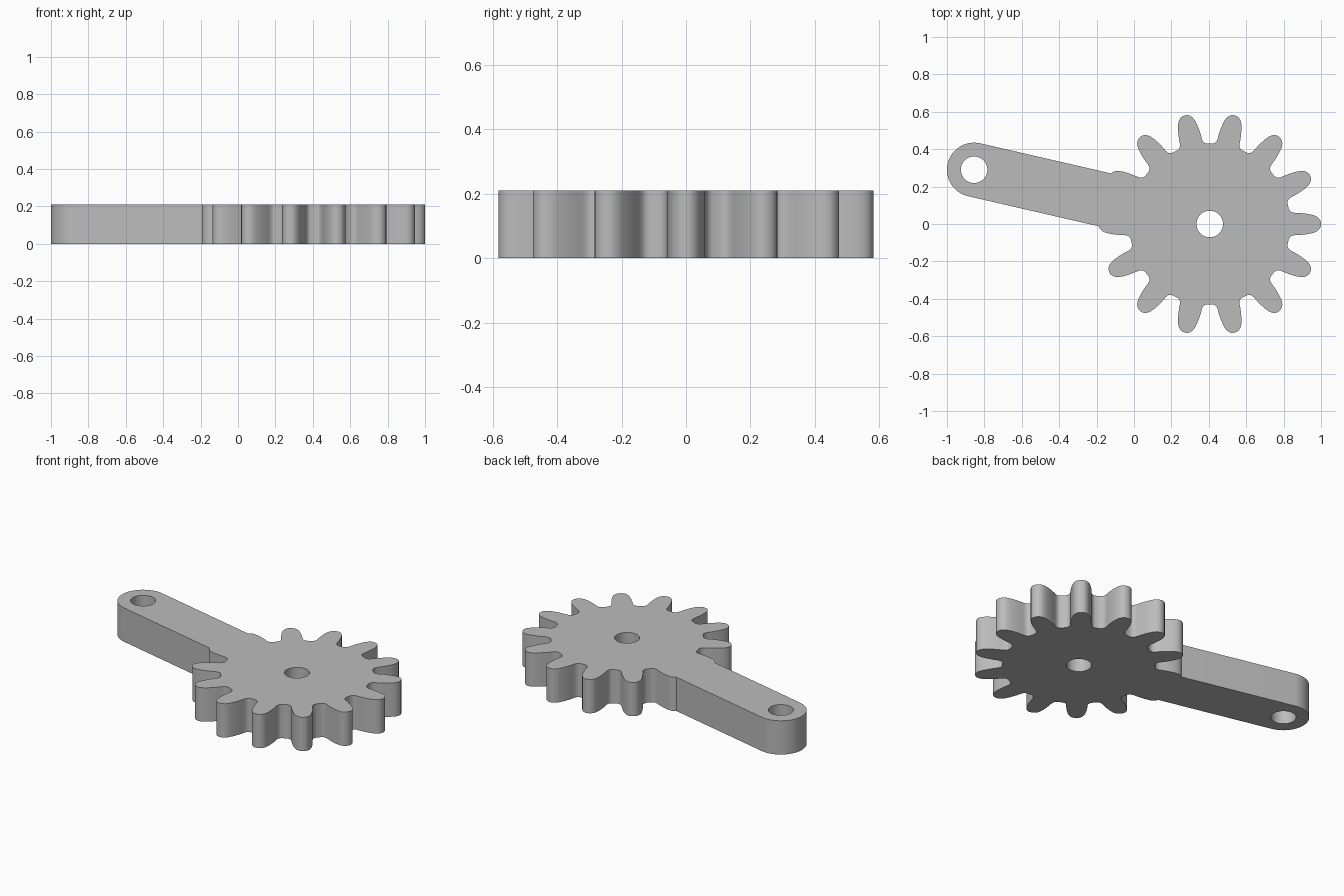
import bpy
import bmesh
from math import cos, sin, pi, radians, atan2, hypot
from mathutils import Vector

if "Cube" in bpy.data.objects:
    bpy.data.objects.remove(bpy.data.objects["Cube"], do_unlink=True)

HEIGHT = 0.21
GEAR = Vector((0.405, 0.0))
EYE = Vector((-0.855, 0.29))
ARM_R = 0.145
HOLE_R = 0.071
TEETH = 14

grey = bpy.data.materials.new("plain grey")
grey.use_nodes = True
COLOUR = (0.5, 0.5, 0.5, 1)
grey.diffuse_color = COLOUR
grey.node_tree.nodes["Principled BSDF"].inputs["Base Color"].default_value = COLOUR


def polar(centre, r, a):
    return centre + Vector((r * cos(a), r * sin(a)))


def prism(name, outline, z0=0.0, z1=HEIGHT):
    """Extrude a closed counter-clockwise outline from z0 to z1."""
    bm = bmesh.new()
    face = bm.faces.new([bm.verts.new((p.x, p.y, z0)) for p in outline])
    top = bmesh.ops.extrude_face_region(bm, geom=[face])["geom"]
    verts = [v for v in top if isinstance(v, bmesh.types.BMVert)]
    bmesh.ops.translate(bm, verts=verts, vec=(0, 0, z1 - z0))
    bmesh.ops.recalc_face_normals(bm, faces=bm.faces[:])
    mesh = bpy.data.meshes.new(name)
    bm.to_mesh(mesh)
    bm.free()
    mesh.materials.append(grey)
    obj = bpy.data.objects.new(name, mesh)
    bpy.context.collection.objects.link(obj)
    return obj


def combine(target, other, operation):
    """Apply a boolean and discard the other object."""
    mod = target.modifiers.new(operation.lower(), "BOOLEAN")
    mod.operation = operation
    mod.solver = "EXACT"
    mod.object = other
    bpy.context.view_layer.objects.active = target
    bpy.ops.object.modifier_apply(modifier=mod.name)
    bpy.data.objects.remove(other, do_unlink=True)


# Gear wheel: one tooth flank (radius, half angle), mirrored and repeated
flank = [(0.43, 0.19), (0.434, 0.163), (0.443, 0.143), (0.458, 0.131),
         (0.48, 0.124), (0.51, 0.111), (0.54, 0.095), (0.562, 0.08),
         (0.578, 0.063), (0.589, 0.042), (0.595, 0.018)]
tooth = [(r, -a) for r, a in flank] + [(r, a) for r, a in reversed(flank)]
outline = [polar(GEAR, r, a + 2 * pi * i / TEETH)
           for i in range(TEETH) for r, a in tooth]
crank = prism("gear_with_arm", outline)

# Arm: round eye end, straight sides running into the wheel
along = (GEAR - EYE).normalized()
heading = atan2(along.y, along.x)
side = Vector((-along.y, along.x)) * ARM_R
root = GEAR - along * 0.35
STEPS = 32
arm_outline = [polar(EYE, ARM_R, heading + pi / 2 + pi * i / STEPS)
               for i in range(STEPS + 1)] + [root - side, root + side]
combine(crank, prism("arm", arm_outline), "UNION")

# Shaft hole and eye hole
for centre in (GEAR, EYE):
    ring = [polar(centre, HOLE_R, 2 * pi * i / 48) for i in range(48)]
    combine(crank, prism("hole_cutter", ring, -0.1, HEIGHT + 0.1), "DIFFERENCE")

# Smooth curved walls, crisp rims
for o in bpy.context.selected_objects:
    o.select_set(False)
crank.select_set(True)
bpy.context.view_layer.objects.active = crank
bpy.ops.object.shade_smooth_by_angle(angle=radians(40))
